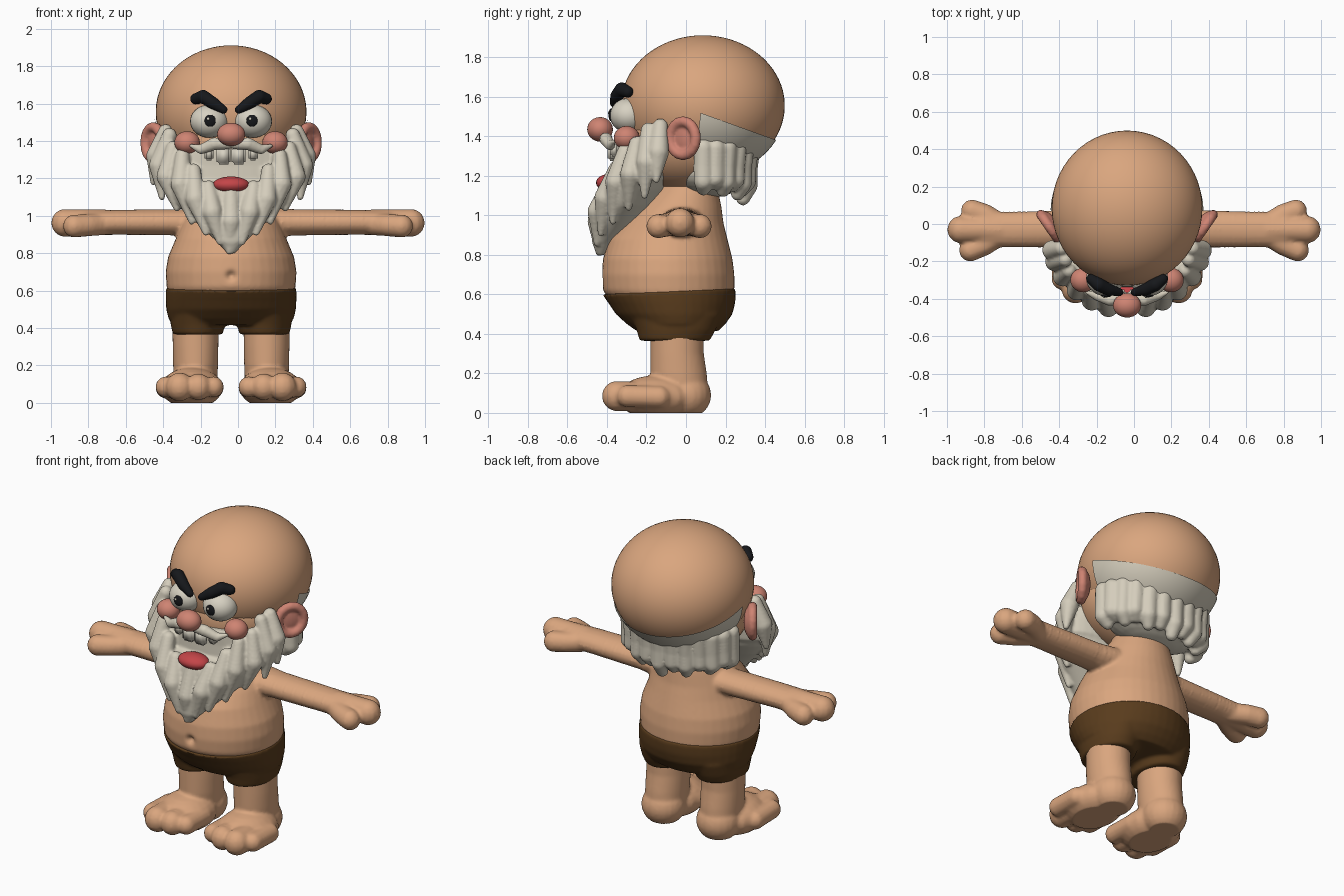
import bpy, bmesh, math
from mathutils import Matrix, Vector, Euler

CX = -0.037  # the body sits slightly right of the arm span centre
SIDES = ((1, "left"), (-1, "right"))
if "Cube" in bpy.data.objects:
    bpy.data.objects.remove(bpy.data.objects["Cube"])


def material(name, r, g, b):
    m = bpy.data.materials.new(name)
    m.use_nodes = True
    m.diffuse_color = (r, g, b, 1)
    bsdf = next(n for n in m.node_tree.nodes if n.type == 'BSDF_PRINCIPLED')
    bsdf.inputs["Base Color"].default_value = (r, g, b, 1)
    bsdf.inputs["Roughness"].default_value = 0.7
    return m


SKIN = material("skin", 0.70, 0.38, 0.21)
HAIR = material("hair", 0.66, 0.61, 0.50)
PINK = material("rosy skin", 0.62, 0.23, 0.17)
BROWN = material("brown cloth", 0.10, 0.045, 0.012)
BLACK = material("black", 0.008, 0.009, 0.011)
RED = material("tongue red", 0.55, 0.06, 0.065)
WHITE = material("ivory", 0.68, 0.64, 0.54)

SPHERES = {}


def unit_sphere(seg):
    """Points and faces of a unit sphere, made once per resolution."""
    if seg not in SPHERES:
        bm = bmesh.new()
        bmesh.ops.create_uvsphere(bm, u_segments=seg, v_segments=seg * 2 // 3, radius=1)
        bm.verts.index_update()
        SPHERES[seg] = ([v.co.copy() for v in bm.verts], [[v.index for v in f.verts] for f in bm.faces])
        bm.free()
    return SPHERES[seg]


def ball(bm, c, r, rot=(0, 0, 0), seg=20):
    r = (r, r, r) if isinstance(r, (int, float)) else r
    m = Matrix.LocRotScale(Vector(c), Euler(rot), Vector(r))
    points, faces = unit_sphere(seg)
    verts = [bm.verts.new(m @ p) for p in points]
    for f in faces:
        bm.faces.new([verts[i] for i in f])


def chain(bm, pts, scale=(1, 1, 1)):
    """Tapered limb or lock through points (x, y, z, radius)."""
    for a, b in zip(pts, pts[1:]):
        a, b = Vector(a), Vector(b)
        steps = max(2, math.ceil((b - a).length / (.2 * (a[3] + b[3]))))
        for i in range(steps + 1):
            p = a.lerp(b, i / steps)
            ball(bm, p[:3], [p[3] * s for s in scale], seg=12)


def loft(bm, rings, cx=0, n=40):
    """Closed elliptical loft; ring = (z, half width, front y, back y)."""
    loops = []
    for z, hw, yf, yb in rings:
        loops.append([bm.verts.new((cx + hw * math.cos(t), (yf + yb) / 2 + (yb - yf) / 2 * math.sin(t), z))
                      for t in (2 * math.pi * i / n for i in range(n))])
    for a, b in zip(loops, loops[1:]):
        for i in range(n):
            bm.faces.new((a[i], a[(i + 1) % n], b[(i + 1) % n], b[i]))
    bm.faces.new(loops[0][::-1])
    bm.faces.new(loops[-1])


def finish(name, bm, mat, voxel=0, smooth=3):
    """Turn parts into one object, optionally fused and softened."""
    me = bpy.data.meshes.new(name)
    bm.to_mesh(me)
    bm.free()
    ob = bpy.data.objects.new(name, me)
    bpy.context.collection.objects.link(ob)
    if voxel:
        rm = ob.modifiers.new("fuse", 'REMESH')
        rm.mode = 'VOXEL'
        rm.voxel_size = voxel
        sm = ob.modifiers.new("soften", 'SMOOTH')
        sm.factor, sm.iterations = 0.5, smooth
        dg = bpy.context.evaluated_depsgraph_get()
        fused = bpy.data.meshes.new_from_object(ob.evaluated_get(dg))
        ob.modifiers.clear()
        ob.data = fused
    ob.data.materials.clear()
    ob.data.materials.append(mat)
    ob.data.shade_smooth()
    ob.location.x = CX
    return ob


def simple(name, mat, c, r, seg=28):
    bm = bmesh.new()
    ball(bm, c, r, seg=seg)
    return finish(name, bm, mat)


def flip(pts, s):
    return [(p[0] * s, *p[1:]) for p in pts]


# Torso, arms, legs and feet fused as one skin
bm = bmesh.new()
loft(bm, [(.53, .32, -.36, .21), (.62, .345, -.42, .245), (.70, .35, -.427, .245), (.78, .337, -.42, .235),
          (.88, .295, -.39, .21), (.96, .265, -.33, .19), (1.04, .225, -.26, .18),
          (1.14, .17, -.15, .16), (1.3, .17, -.12, .14)])
ARM = [(.12, -.02, .965, .085), (.30, -.025, .965, .072), (.64, -.03, .965, .068), (.80, -.03, .962, .068)]
FINGERS = [[(.72, -.03, .965, .07), (.925, -.03, .962, .075)],
           [(.72, -.06, .955, .06), (.80, -.11, .95, .06), (.875, -.14, .945, .062)],
           [(.72, .0, .955, .06), (.80, .05, .95, .06), (.865, .07, .945, .062)]]
for s, _ in SIDES:
    for limb, depth in [(ARM, 1.45)] + [(f, 1) for f in FINGERS]:
        chain(bm, [(p[0] * s - CX, *p[1:]) for p in limb], (1, depth, 1))
    loft(bm, [(.08, .115, -.16, .115), (.2, .12, -.18, .105), (.3, .122, -.18, .09), (.5, .125, -.18, .09)], s * .19)
    ball(bm, (s * .19, 0, .09), (.13, .128, .12))
    ball(bm, (s * .21, -.15, .08), (.165, .2, .11))
    for x, y, r in ((.095, -.325, .057), (.175, -.345, .072), (.275, -.35, .077), (.348, -.295, .057)):
        chain(bm, [(s * x, y + .16, .08, r), (s * x, y, .085, r)])
body = finish("body", bm, SKIN, .011)
for v in body.data.vertices:
    v.co.z = max(v.co.z, 0)
    if v.co.y < -.3:  # navel
        v.co.y += .03 * math.exp(-(v.co.x ** 2 + (v.co.z - .68) ** 2) / .0005)

# Shorts
bm = bmesh.new()
loft(bm, [(.415, .30, -.25, .165), (.45, .335, -.30, .20), (.5, .347, -.355, .235),
          (.56, .35, -.395, .25), (.612, .349, -.424, .252)])
for s, _ in SIDES:
    loft(bm, [(.365, .133, -.235, .12), (.42, .145, -.25, .15), (.5, .15, -.28, .18)], s * .178)
shorts = finish("shorts", bm, BROWN, .011)
for v in shorts.data.vertices:  # waistband rises to the back
    if v.co.z > .55:
        v.co.z += .045 * (v.co.y + .2) * (v.co.z - .55) / .06

# Head
SKULL, SKULL_R = (0, .085, 1.555), Vector((.403, .415, .356))
simple("skull", SKIN, SKULL, SKULL_R, seg=56)
simple("face", SKIN, (0, 0, 1.38), (.345, .31, .27), seg=40)

# Back hair: a close band on the skull, then a row of hanging locks
bm = bmesh.new()
ball(bm, SKULL, SKULL_R + Vector((.008, .008, .008)), seg=64)
for co, no in (((0, .07, 1.52), (0, .36, 1)), ((0, .06, 1.4), (0, -1, .12))):
    bmesh.ops.bisect_plane(bm, geom=bm.verts[:] + bm.edges[:] + bm.faces[:], plane_co=co, plane_no=no, clear_outer=True)
finish("hair_band", bm, HAIR)

bm = bmesh.new()
ball(bm, (0, .12, 1.22), (.31, .2, .13))
COUNT = 13
for i in range(COUNT):
    t = math.radians(2 + 176 * i / (COUNT - 1))
    c, sn = math.cos(t), math.sin(t)
    drop = .03 * (i % 2) + .05 * abs(c)
    chain(bm, [(c * R * 1.25, .08 + sn * R * k, z, r) for R, k, z, r in
               ((.27, .92, 1.34, .05), (.268, .87, 1.24, .052), (.272, .86, 1.15 + drop / 2, .05),
                (.245, .85, 1.085 + drop, .036))])
finish("back_hair", bm, HAIR, .01)

# Beard: solid base with overlapping pointed locks
bm = bmesh.new()
loft(bm, [(.80, .02, -.45, -.41), (.86, .075, -.475, -.36), (.95, .17, -.475, -.25), (1.05, .28, -.445, -.17),
          (1.13, .34, -.425, -.11), (1.165, .355, -.40, -.10), (1.19, .36, -.335, -.09),
          (1.27, .36, -.33, -.08), (1.36, .32, -.335, -.05)])
LOCKS = [((.35, -.13, 1.45), (.40, -.14, 1.32), (.415, -.15, 1.18)),
         ((.33, -.19, 1.43), (.385, -.2, 1.27), (.37, -.21, 1.10)),
         ((.31, -.25, 1.36), (.345, -.28, 1.21), (.29, -.29, 1.04)),
         ((.26, -.31, 1.32), (.27, -.355, 1.17), (.21, -.37, .97)),
         ((.20, -.35, 1.24), (.19, -.41, 1.09), (.135, -.43, .91)),
         ((.12, -.39, 1.15), (.10, -.445, 1.02), (.06, -.45, .86))]
for s, _ in SIDES:
    for lock in LOCKS:
        chain(bm, flip([(*p, r) for p, r in zip(lock, (.04, .055, .018))], s))
chain(bm, [(0, -.40, 1.12, .045), (0, -.445, .97, .055), (-.01, -.44, .81, .018)])
finish("beard", bm, HAIR, .009, 2)

# Moustache
bm = bmesh.new()
for s, _ in SIDES:
    chain(bm, flip([(.02, -.40, 1.385, .03), (.09, -.405, 1.385, .034), (.16, -.385, 1.355, .026),
                    (.215, -.365, 1.375, .01)], s))
finish("moustache", bm, HAIR, .007, 2)

# Mouth
simple("tongue", RED, (0, -.385, 1.165), (.098, .07, .045))
bm = bmesh.new()
for x, w, low in ((-.118, .05, 1.295), (-.04, .075, 1.275), (.04, .075, 1.275), (.118, .05, 1.295)):
    m = Matrix.LocRotScale(Vector((x, -.38 + abs(x) * .15, (low + 1.37) / 2)), None, Vector((w, .045, 1.37 - low)))
    bmesh.ops.create_cube(bm, size=1, matrix=m)
bmesh.ops.bevel(bm, geom=bm.edges[:], offset=.012, segments=3, affect='EDGES')
finish("teeth", bm, WHITE)

simple("nose", PINK, (0, -.435, 1.435), (.075, .065, .062))
for s, side in SIDES:
    # Eyes, cheeks and brows
    simple(side + "_eye", WHITE, (s * .117, -.29, 1.505), (.102, .095, .088))
    simple(side + "_pupil", BLACK, (s * .112, -.38, 1.508), (.03, .012, .032))
    simple(side + "_eye_glint", WHITE, (s * .112 - .01, -.39, 1.518), (.008, .006, .008), seg=12)
    simple(side + "_cheek", PINK, (s * .235, -.30, 1.392), (.068, .065, .06))
    bm = bmesh.new()
    chain(bm, flip([(.19, -.295, 1.625, .03), (.15, -.325, 1.637, .037), (.10, -.35, 1.605, .034),
                    (.04, -.365, 1.567, .022)], s))
    finish(side + "_eyebrow", bm, BLACK, .007)
    # Ear: dished disc with a rim flaring out at the back
    bm = bmesh.new()
    ring = []
    for i in range(17):
        t = 2 * math.pi * i / 16
        c = math.cos(t)
        ring.append((s * (.415 + .045 * c), -.015 + .065 * c, 1.39 + .085 * math.sin(t), .027))
    chain(bm, ring)
    ball(bm, (s * .40, 0, 1.39), (.03, .08, .085), (0, 0, -s * .6))
    finish(side + "_ear", bm, PINK, .008)
